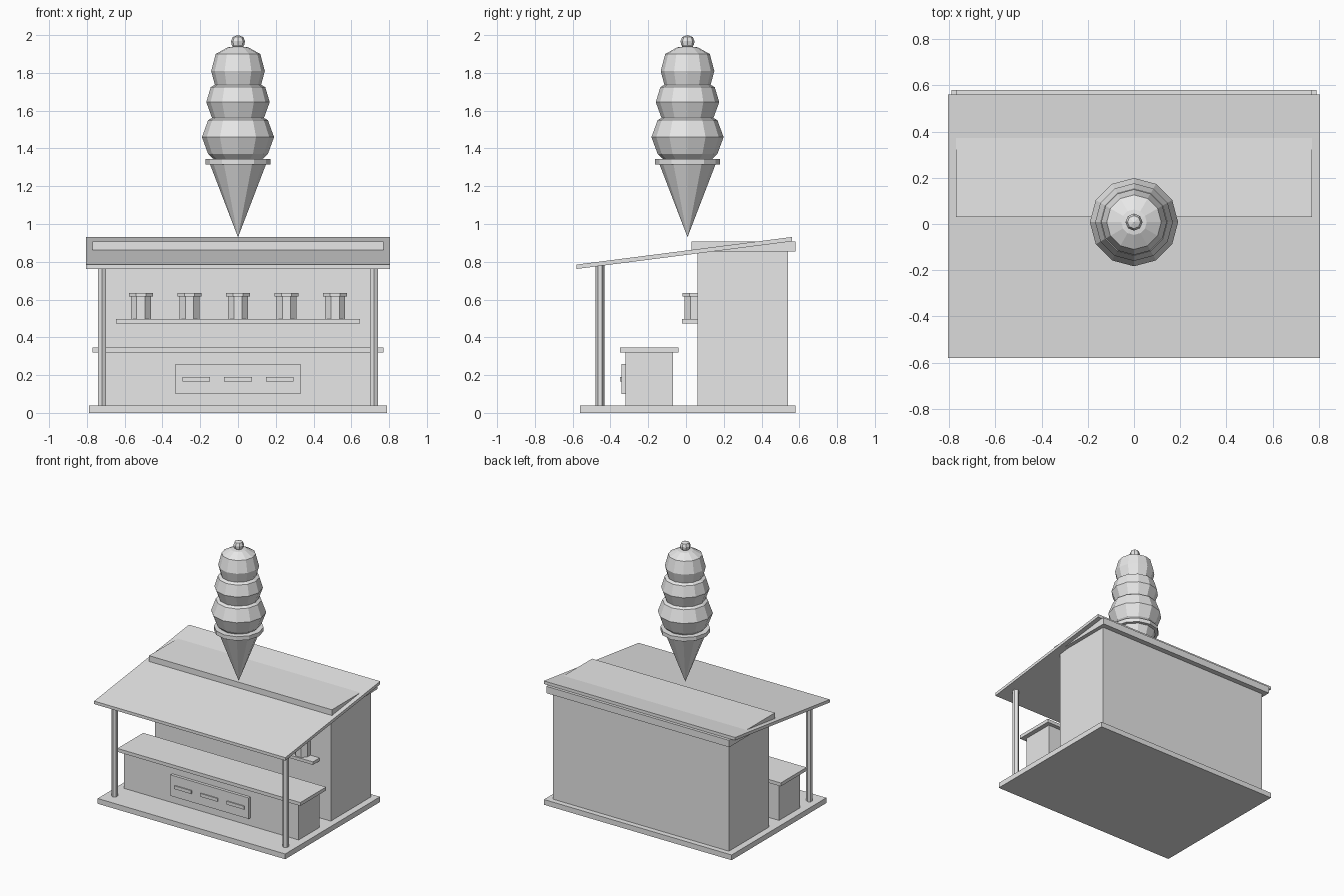
import bpy, bmesh
from math import sin, cos, pi

cube = bpy.data.objects.get("Cube")
if cube:
    bpy.data.objects.remove(cube, do_unlink=True)

grey = bpy.data.materials.new("plain grey")
grey.use_nodes = True
grey.diffuse_color = (0.8, 0.8, 0.8, 1)
grey.node_tree.nodes["Principled BSDF"].inputs["Base Color"].default_value = (0.8, 0.8, 0.8, 1)


def finish(name, bm):
    bmesh.ops.recalc_face_normals(bm, faces=bm.faces)
    mesh = bpy.data.meshes.new(name)
    bm.to_mesh(mesh)
    bm.free()
    mesh.materials.append(grey)
    obj = bpy.data.objects.new(name, mesh)
    bpy.context.collection.objects.link(obj)
    return obj


def prism(name, outline, x0, x1):
    """Extrude a (y, z) outline along x."""
    bm = bmesh.new()
    face = bm.faces.new([bm.verts.new((x0, y, z)) for y, z in outline])
    ext = bmesh.ops.extrude_face_region(bm, geom=[face])
    moved = [v for v in ext["geom"] if isinstance(v, bmesh.types.BMVert)]
    bmesh.ops.translate(bm, verts=moved, vec=(x1 - x0, 0, 0))
    return finish(name, bm)


def box(name, x, y, z):
    return prism(name, [(y[0], z[0]), (y[1], z[0]), (y[1], z[1]), (y[0], z[1])], *x)


def lathe(name, profile, sides, x=0, y=0, turn=0):
    """Spin a (radius, z) profile; a zero radius closes to a point."""
    bm = bmesh.new()
    rings = []
    for r, z in profile:
        angles = [turn + 2 * pi * i / sides for i in range(sides)]
        if r == 0:
            rings.append([bm.verts.new((x, y, z))] * sides)
        else:
            rings.append([bm.verts.new((x + r * cos(a), y + r * sin(a), z)) for a in angles])
    for low, high in zip(rings, rings[1:]):
        for i in range(sides):
            j = (i + 1) % sides
            bm.faces.new(dict.fromkeys((low[i], low[j], high[j], high[i])))
    for (r, z), ring in zip((profile[0], profile[-1]), (rings[0], rings[-1])):
        if r > 0:
            bm.faces.new(ring)
    return finish(name, bm)


# Floor slab and back room
box("floor_slab", (-0.79, 0.79), (-0.56, 0.58), (0, 0.04))
box("back_room", (-0.74, 0.74), (0.06, 0.54), (0.04, 0.86))

# Flat roof of the back room and the sloping awning roof that cuts through it
box("back_room_roof", (-0.77, 0.77), (0.03, 0.58), (0.855, 0.907))
prism("sloping_roof", [(-0.58, 0.762), (0.56, 0.908), (0.56, 0.931), (-0.58, 0.785)], -0.805, 0.805)

# Hexagonal posts
for side, x in (("right", -0.72), ("left", 0.72)):
    lathe(f"{side}_post", [(0.023, 0.04), (0.023, 0.78)], 6, x, -0.455, pi / 2)

# Serving counter with front panel and its slots
box("counter_body", (-0.735, 0.735), (-0.32, -0.07), (0.04, 0.32))
box("counter_top", (-0.77, 0.77), (-0.35, -0.04), (0.32, 0.346))
box("counter_panel", (-0.33, 0.33), (-0.342, -0.32), (0.1, 0.26))
for i in (-1, 0, 1):
    x = i * 0.222
    box(f"panel_bar_{i + 2}", (x - 0.073, x + 0.073), (-0.35, -0.342), (0.165, 0.19))

# Shelf with a row of jars
box("shelf", (-0.645, 0.645), (-0.02, 0.06), (0.473, 0.496))
for i in range(5):
    jar = [(0.058, 0.496), (0.058, 0.616), (0.068, 0.616), (0.068, 0.634)]
    lathe(f"jar_{i + 1}", jar, 8, (i - 2) * 0.257, 0.045, pi / 8)

# Rooftop ice cream: cone, rim, three scoops and a cherry
CY = 0.008
lathe("cone", [(0, 0.93), (0.148, 1.315)], 12, 0, CY)
lathe("cone_rim", [(0.172, 1.315), (0.172, 1.345)], 12, 0, CY)
lathe("lower_scoop", [(0.125, 1.34), (0.158, 1.37), (0.191, 1.46), (0.158, 1.55), (0.09, 1.59)], 12, 0, CY)
lathe("middle_scoop", [(0.1, 1.54), (0.137, 1.56), (0.168, 1.645), (0.144, 1.725), (0.08, 1.76)], 12, 0, CY)
lathe("upper_scoop", [(0.09, 1.71), (0.122, 1.735), (0.142, 1.81), (0.118, 1.9), (0.055, 1.935), (0, 1.942)], 12, 0, CY)
lathe("cherry", [(0.02, 1.932), (0.034, 1.948), (0.037, 1.968), (0.028, 1.99), (0, 2.0)], 8, 0, CY)
